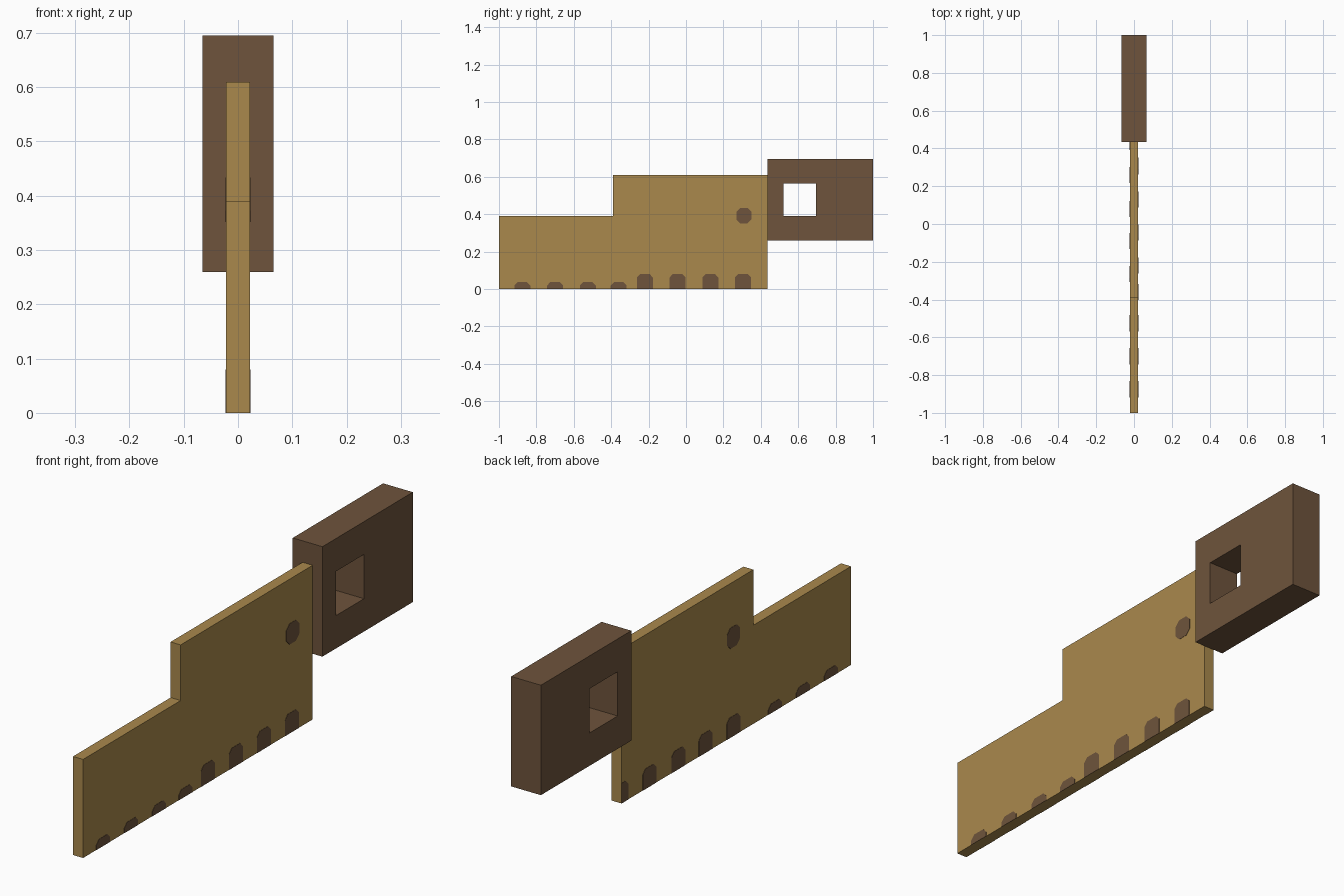
import bpy

cube = bpy.data.objects.get("Cube")
if cube:
    bpy.data.objects.remove(cube, do_unlink=True)


def material(name, rgb):
    mat = bpy.data.materials.new(name)
    mat.use_nodes = True
    mat.diffuse_color = (*rgb, 1)
    mat.node_tree.nodes["Principled BSDF"].inputs["Base Color"].default_value = (*rgb, 1)
    return mat


tan = material("tan", (0.40, 0.25, 0.073))
brown = material("brown", (0.156, 0.088, 0.045))

HALF_BLADE, HALF_HANDLE = 0.022, 0.065
BLADE_END = 0.435


def slab(name, outline, x0, x1, mat):
    """Extrude a y-z outline from x0 to x1."""
    n = len(outline)
    verts = [(x, y, z) for x in (x0, x1) for y, z in outline]
    faces = [tuple(reversed(range(n))), tuple(range(n, 2 * n))]
    faces += [(i, (i + 1) % n, n + (i + 1) % n, n + i) for i in range(n)]
    mesh = bpy.data.meshes.new(name)
    mesh.from_pydata(verts, [], faces)
    mesh.materials.append(mat)
    obj = bpy.data.objects.new(name, mesh)
    bpy.context.collection.objects.link(obj)
    return obj


# Stepped blade
slab("blade", [(-1, 0), (BLADE_END, 0), (BLADE_END, 0.61), (-0.39, 0.61),
               (-0.39, 0.39), (-1, 0.39)], -HALF_BLADE, HALF_BLADE, tan)


# Handle: rectangular frame with a square through-hole
def rectangle(y0, y1, z0, z1):
    return [(y0, z0), (y1, z0), (y1, z1), (y0, z1)]


outer = rectangle(BLADE_END, 1, 0.26, 0.695)
inner = rectangle(0.52, 0.695, 0.39, 0.565)
verts = [(x, y, z) for x in (-HALF_HANDLE, HALF_HANDLE) for y, z in outer + inner]
faces = []
for i in range(4):
    j = (i + 1) % 4
    faces += [(i, i + 4, j + 4, j), (i + 8, j + 8, j + 12, i + 12),
              (i, j, j + 8, i + 8), (i + 4, i + 12, j + 12, j + 4)]
mesh = bpy.data.meshes.new("handle")
mesh.from_pydata(verts, [], faces)
mesh.materials.append(brown)
bpy.context.collection.objects.link(bpy.data.objects.new("handle", mesh))


# Painted marks, as thin plates on each side of the blade
def mark(name, outline, side):
    x = side * HALF_BLADE
    slab(name, outline, *sorted((x, x + side * 0.001)), brown)


def arch(y, height):
    """Rounded-top mark on the lower edge, clipped at the blade's end."""
    w, s = 0.043, min(0.03, height)
    pts = [(y - w, 0), (y + w, 0), (y + w, height - 0.6 * s), (y + 0.6 * w, height),
           (y - 0.6 * w, height), (y - w, height - 0.6 * s)]
    return [(min(p, BLADE_END), z) for p, z in pts]


def spot(y, z):
    w, c = 0.041, 0.02
    return [(y - w, z - c), (y - c, z - w), (y + c, z - w), (y + w, z - c),
            (y + w, z + c), (y + c, z + w), (y - c, z + w), (y - w, z + c)]


layout = {
    "right": (-1, (-0.875, -0.70, -0.525), (-0.265, -0.09, 0.08, 0.26, BLADE_END), -0.265),
    "left": (1, (-0.875, -0.70, -0.525, -0.36), (-0.22, -0.045, 0.13, 0.305), 0.31),
}
for label, (side, small, large, hole) in layout.items():
    for y in small:
        mark("small_tooth_mark_" + label, arch(y, 0.037), side)
    for y in large:
        mark("large_tooth_mark_" + label, arch(y, 0.08), side)
    mark("round_mark_" + label, spot(hole, 0.393), side)
